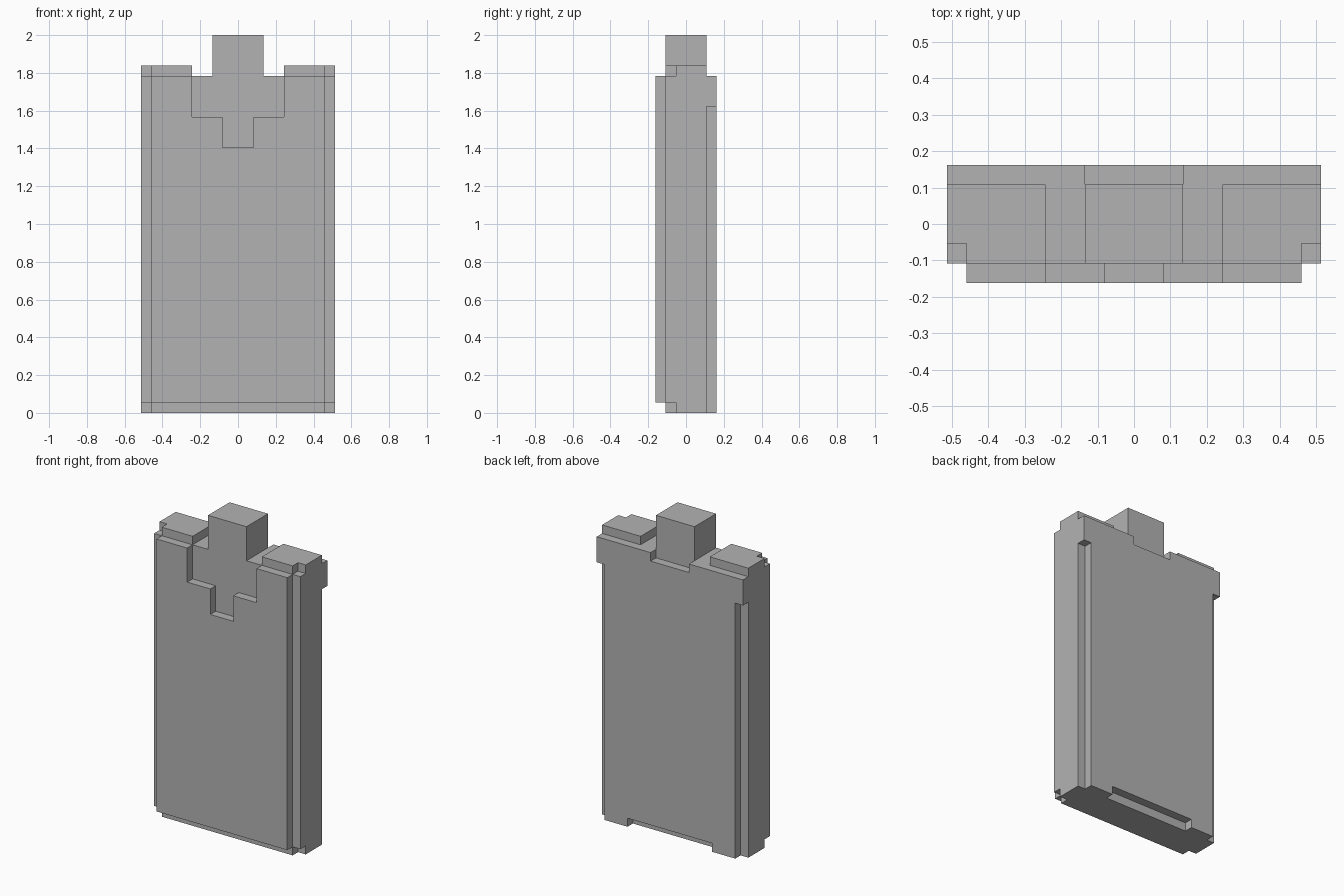
import bpy
import bmesh

cube = bpy.data.objects.get("Cube")
if cube:
    bpy.data.objects.remove(cube, do_unlink=True)

U = 2 / 37  # size of one block step

grey = bpy.data.materials.new("plain_grey")
grey.use_nodes = True
colour = (0.45, 0.45, 0.45, 1)
grey.diffuse_color = colour
grey.node_tree.nodes["Principled BSDF"].inputs["Base Color"].default_value = colour


def add_slab(name, half, y0, y1):
    """Mirror a half outline of (x, z) steps and extrude it from y0 to y1."""
    outline = half + [(-x, z) for x, z in reversed(half)]
    bm = bmesh.new()
    face = bm.faces.new([bm.verts.new((x * U, y0 * U, z * U)) for x, z in outline])
    made = bmesh.ops.extrude_face_region(bm, geom=[face])["geom"]
    verts = [v for v in made if isinstance(v, bmesh.types.BMVert)]
    bmesh.ops.translate(bm, verts=verts, vec=(0, (y1 - y0) * U, 0))
    bmesh.ops.recalc_face_normals(bm, faces=bm.faces)
    mesh = bpy.data.meshes.new(name)
    bm.to_mesh(mesh)
    bm.free()
    mesh.materials.append(grey)
    obj = bpy.data.objects.new(name, mesh)
    bpy.context.collection.objects.link(obj)
    return obj


# Core with shoulders and top post
core = add_slab("core_body",
                [(2.5, 37), (2.5, 33), (4.5, 33), (4.5, 34), (9.5, 34), (9.5, 0)], -2, 2)

# Small notches in the front corners of the core
bm = bmesh.new()
for x in (-9.5, 9.5):
    for z in (0, 34):
        box = bmesh.ops.create_cube(bm, size=2 * U)["verts"]
        bmesh.ops.translate(bm, verts=box, vec=(x * U, -2 * U, z * U))
mesh = bpy.data.meshes.new("corner_cutter")
bm.to_mesh(mesh)
bm.free()
cutter = bpy.data.objects.new("corner_cutter", mesh)
cutter.hide_render = True
bpy.context.collection.objects.link(cutter)
cut = core.modifiers.new("corner_notches", "BOOLEAN")
cut.operation = "DIFFERENCE"
cut.solver = "EXACT"
cut.object = cutter
bpy.context.view_layer.objects.active = core
bpy.ops.object.modifier_apply(modifier=cut.name)
bpy.data.objects.remove(cutter, do_unlink=True)

# Front plate with stepped recess
add_slab("front_plate",
         [(1.5, 26), (1.5, 29), (4.5, 29), (4.5, 33), (8.5, 33), (8.5, 1)], -3, -2)

# Back plate with wide top band, top notch and bottom slot
add_slab("back_plate",
         [(2.5, 32), (2.5, 33), (9.5, 33), (9.5, 30), (8.5, 30),
          (8.5, 0), (5.5, 0), (5.5, 1)], 2, 3)
